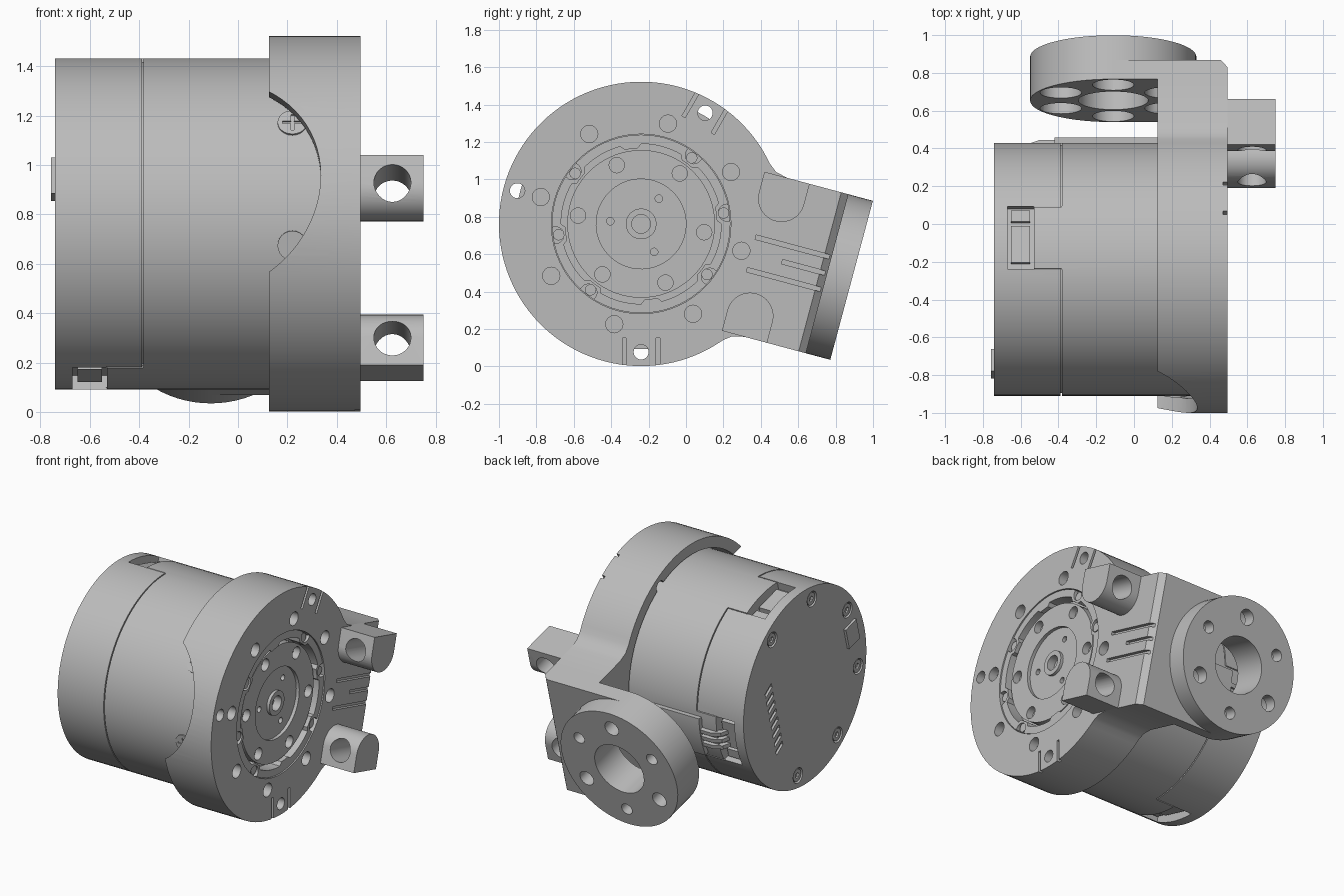
import bpy, bmesh
from math import sin, cos, pi, radians
from mathutils import Matrix

cube = bpy.data.objects.get("Cube")
if cube:
    bpy.data.objects.remove(cube, do_unlink=True)

grey = bpy.data.materials.new("machined grey")
grey.use_nodes = True
grey.diffuse_color = (0.5, 0.5, 0.5, 1)
grey.node_tree.nodes["Principled BSDF"].inputs["Base Color"].default_value = (0.5, 0.5, 0.5, 1)

# Local frame: x is the motor axis, u points along the arm, v across it
FRAME = Matrix.Translation((0, -0.24, 0.762)) @ Matrix.Rotation(radians(-15), 4, 'X')


def polar(r, deg):
    return r * cos(radians(deg)), r * sin(radians(deg))


def circle(r, centre=(0, 0), n=48):
    return [(centre[0] + r * cos(2 * pi * i / n), centre[1] + r * sin(2 * pi * i / n)) for i in range(n)]


def arc(r, a, b, n=24):
    return [polar(r, a + (b - a) * i / n) for i in range(n + 1)]


def rect(a0, a1, b0, b1):
    return [(a0, b0), (a1, b0), (a1, b1), (a0, b1)]


def prism(name, pts, lo, hi, axis='x', turn=0):
    """Extrude a 2D outline along one local axis, optionally turned about x."""
    place = {'x': lambda p, d: (d, p[0], p[1]),
             'u': lambda p, d: (p[0], d, p[1]),
             'v': lambda p, d: (p[0], p[1], d)}[axis]
    bm = bmesh.new()
    ends = [[bm.verts.new(place(p, d)) for p in pts] for d in (lo, hi)]
    bm.faces.new(ends[0])
    bm.faces.new(ends[1])
    for i in range(len(pts)):
        j = (i + 1) % len(pts)
        bm.faces.new((ends[0][i], ends[0][j], ends[1][j], ends[1][i]))
    bmesh.ops.recalc_face_normals(bm, faces=bm.faces[:])
    bm.transform(Matrix.Rotation(radians(turn), 4, 'X'))
    mesh = bpy.data.meshes.new(name)
    bm.to_mesh(mesh)
    bm.free()
    mesh.materials.append(grey)
    ob = bpy.data.objects.new(name, mesh)
    bpy.context.collection.objects.link(ob)
    ob.matrix_world = FRAME
    return ob


def cutter(*args, **kw):
    ob = prism("cutter", *args, **kw)
    ob.hide_render = True
    return ob


def cut(targets, cutters):
    """Subtract every cutter, bake the result, then drop the cutters."""
    for ob in targets:
        for c in cutters:
            mod = ob.modifiers.new("cut", 'BOOLEAN')
            mod.operation, mod.solver, mod.object = 'DIFFERENCE', 'EXACT', c
        bpy.context.view_layer.update()
        graph = bpy.context.evaluated_depsgraph_get()
        baked = bpy.data.meshes.new_from_object(ob.evaluated_get(graph))
        ob.modifiers.clear()
        ob.data = baked
    for c in cutters:
        bpy.data.objects.remove(c, do_unlink=True)


# Motor body with cover seam and three connector bays
motor = prism("motor_body", circle(0.67, n=96), -0.74, 0.40)
cuts = []
for a, b in ((-75, -15), (15, 75), (105, 255)):
    cuts.append(cutter(arc(0.69, a, b, 40) + arc(0.655, b, a, 40), -0.389, -0.382))
for turn in (0, 90, -90):
    cuts.append(cutter(rect(0.59, 0.72, -0.172, 0.172), -0.67, -0.53, turn=turn))
    for s in (-1, 1):
        cuts.append(cutter(rect(0.64, 0.72, s * 0.172 - 0.003, s * 0.172 + 0.003), -0.535, -0.385, turn=turn))
back_angles = [67.5 + 45 * k for k in range(6)]
for a in back_angles:
    cuts.append(cutter(circle(0.052, polar(0.585, a), 24), -0.76, -0.715))
for i in range(8):
    v = -0.23 + i * 0.065
    cuts.append(cutter([(0.31, v), (0.39, v - 0.03), (0.39, v), (0.31, v + 0.03)], -0.76, -0.725))
cut([motor], cuts)

# Plugs inside the bays
for turn in (0, 90, -90):
    prism("connector_plug", rect(0.58, 0.628, -0.07, 0.13), -0.65, -0.55, turn=turn)
    prism("connector_pin_block", rect(0.58, 0.622, -0.155, -0.095), -0.65, -0.55, turn=turn)

# Cable cover and wires on the arm side
prism("cable_cover", arc(0.70, -12, 12) + arc(0.66, 12, -12), -0.42, 0.125)
for i in (-1, 0, 1):
    prism("wire", [(-0.60, 0.61), (-0.56, 0.67), (-0.50, 0.692), (-0.41, 0.692),
                   (-0.41, 0.665), (-0.50, 0.665), (-0.55, 0.64), (-0.58, 0.60)],
          i * 0.05 - 0.014, i * 0.05 + 0.014, 'v')

# Back screws and small socket
for a in back_angles:
    screw = prism("back_screw", circle(0.042, polar(0.585, a), 24), -0.735, -0.71)
    cut([screw], [cutter(circle(0.02, polar(0.585, a), 6), -0.75, -0.722)])
prism("back_socket", rect(-0.59, -0.47, -0.03, 0.12), -0.757, -0.73)

# Side screws seen through the bracket opening
for a in (157.5, 202.5):
    screw = prism("side_screw", circle(0.06, (0.22, 0), 24), 0.655, 0.676, 'u')
    cut([screw], [cutter(rect(0.18, 0.26, -0.006, 0.006), 0.67, 0.69, 'u'),
                  cutter(rect(0.214, 0.226, -0.04, 0.04), 0.67, 0.69, 'u')])
    screw.data.transform(Matrix.Rotation(radians(a), 4, 'X'))

# Bracket: round collar blending into a straight arm
outline = arc(0.76, 40, 320, 90) + [(0.625, -0.455), (0.69, -0.44), (0.90, -0.44),
                                    (0.90, 0.44), (0.69, 0.44), (0.625, 0.455)]
bracket = prism("collar_bracket", outline, 0.125, 0.495)

# Mounting block at the end of the arm
block = prism("mounting_block", [(-0.11, 0.925), (0.125, 0.925), (0.125, 0.90), (0.495, 0.90),
                                 (0.495, 0.99), (0.46, 1.03), (-0.11, 1.03)], -0.44, 0.44, 'v')

cuts = [cutter(circle(0.685, n=96), 0.05, 0.40),
        cutter(circle(0.48, n=72), 0.38, 0.55),
        cutter(circle(0.445, (-0.11, 0), 72), -1, 0, 'u')]
for k in range(8):
    cuts.append(cutter(circle(0.046, polar(0.555, 45 * k), 24), 0.435, 0.55))
for a in (75, 180, 285):
    cuts.append(cutter(circle(0.04, polar(0.685, a), 24), 0.0, 0.6))
for a in (75, 285):
    for s in (-0.09, 0.09):
        cuts.append(cutter(rect(0.61, 0.80, s - 0.01, s + 0.01), 0.472, 0.52, turn=a))
cut([bracket], cuts)
cut([bracket, block], [cutter(rect(start, 1.1, v - 0.012, v + 0.012), 0.47, 0.52)
                       for v, start in ((0.09, 0.61), (0, 0.78), (-0.09, 0.61))])

# Output flange disc with stepped bolt holes
disc = prism("flange_disc", circle(0.44, (-0.11, 0), 80), 0.925, 1.165, 'u')
cuts = [cutter(circle(0.185, (-0.11, 0)), 0.86, 1.3, 'u')]
for k in range(6):
    x, v = polar(0.32, 30 + 60 * k)
    cuts.append(cutter(circle(0.11, (x - 0.11, v), 32), 0.91, 1.08, 'u'))
    cuts.append(cutter(circle(0.052 if k % 2 else 0.04, (x - 0.11, v), 24), 1.0, 1.3, 'u'))
cut([disc, block], cuts)

# Two cable lugs on the arm face
for name, s in (("upper_lug", 1), ("lower_lug", -1)):
    pts = [(0.69 + y, s * (0.325 + z)) for y, z in arc(0.125, 180, 360)]
    lug = prism(name, pts + [(0.815, s * 0.44), (0.565, s * 0.44)], 0.48, 0.75)
    cut([lug], [cutter(circle(0.075, (0.625, s * 0.325), 32), 0.4, 1.0, 'u')])

# Gear lid with scalloped opening and screws
lid = prism("gear_lid", circle(0.477, n=72), 0.39, 0.488)
scallop = []
for i in range(144):
    a = i * 2.5
    off = abs((a - 22.5 + 22.5) % 45 - 22.5)
    scallop.append(polar(0.405 if off < 7 else 0.428, a))
lid_angles = [22.5 + 45 * k for k in range(8) if k not in (2, 6)]
cut([lid], [cutter(scallop, 0.3, 0.6)] +
    [cutter(circle(0.045, polar(0.462, a), 24), 0.465, 0.6) for a in lid_angles])
for a in lid_angles:
    prism("lid_screw", circle(0.03, polar(0.445, a), 20), 0.44, 0.478)

# Rotor face with hub recess and bolt holes
rotor = prism("rotor", circle(0.395, n=72), 0.39, 0.468)
cut([rotor], [cutter(circle(0.24, n=64), 0.445, 0.6)] +
    [cutter(circle(0.041, polar(0.34, 67.5 + 60 * k), 24), 0.42, 0.6) for k in range(6)] +
    [cutter(circle(0.02, polar(0.165, 70 + 120 * k), 16), 0.42, 0.6) for k in range(3)] +
    [cutter(circle(0.05, n=32), 0.41, 0.6)])
hub = prism("hub_boss", circle(0.082), 0.43, 0.465)
cut([hub], [cutter(circle(0.05, n=32), 0.41, 0.6)])

# Smooth the round walls, keep edges crisp
bpy.ops.object.select_all(action='DESELECT')
for ob in bpy.context.collection.objects:
    if ob.type == 'MESH':
        ob.select_set(True)
        bpy.context.view_layer.objects.active = ob
bpy.ops.object.shade_smooth_by_angle(angle=radians(30))
